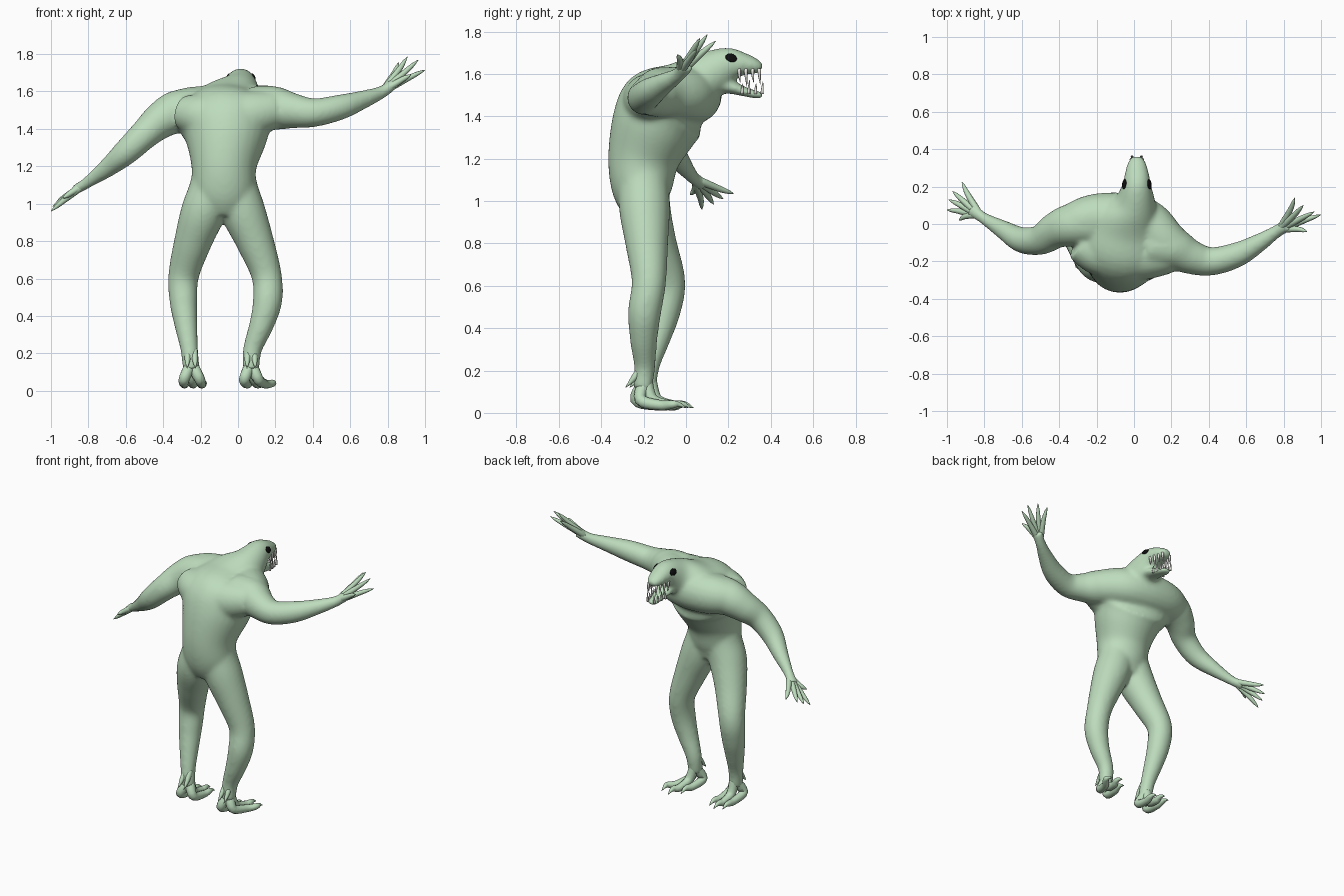
import bpy, bmesh, math
from mathutils import Vector


def material(name, rgb):
    m = bpy.data.materials.new(name)
    m.diffuse_color = (*rgb, 1)
    return m


SKIN = material("pale green skin", (0.51, 0.715, 0.51))
WHITE = material("tooth white", (0.85, 0.85, 0.8))
BLACK = material("eye black", (0.004, 0.004, 0.004))


def spline(pts, steps):
    """Catmull-Rom through tuples of any length."""
    p = [pts[0]] + list(pts) + [pts[-1]]
    out = []
    for i in range(1, len(p) - 2):
        for s in range(steps):
            t = s / steps
            out.append([0.5 * (2 * b + (c - a) * t + (2 * a - 5 * b + 4 * c - d) * t * t
                               + (3 * b - a - 3 * c + d) * t ** 3)
                        for a, b, c, d in zip(*p[i - 1:i + 3])])
    return out + [list(pts[-1])]


def tube(bm, pts, side=0, sides=20, steps=5):
    """Loft of ellipses: points are (x,y,z,r) or (x,y,z,half_width,half_depth,side_angle)."""
    pts = [p if len(p) == 6 else (*p, p[3], side) for p in pts]
    path = spline(pts, steps)
    rings = []
    for i, (x, y, z, rw, rd, a) in enumerate(path):
        lo, hi = path[max(i - 1, 0)], path[min(i + 1, len(path) - 1)]
        t = (Vector(hi[:3]) - Vector(lo[:3])).normalized()
        a = math.radians(a)
        s = Vector((math.cos(a), math.sin(a), 0))
        s = (s - t * s.dot(t)).normalized()
        u = t.cross(s)
        rings.append([bm.verts.new(Vector((x, y, z)) + s * rw * math.cos(k) + u * rd * math.sin(k))
                      for k in (2 * math.pi * j / sides for j in range(sides))])
    for r, q in zip(rings, rings[1:]):
        for j in range(sides):
            k = (j + 1) % sides
            bm.faces.new((r[j], r[k], q[k], q[j]))
    bm.faces.new(rings[0][::-1])
    bm.faces.new(rings[-1])


def finish(bm, name, mat):
    bmesh.ops.recalc_face_normals(bm, faces=bm.faces)
    for f in bm.faces:
        f.smooth = True
    me = bpy.data.meshes.new(name)
    bm.to_mesh(me)
    bm.free()
    me.materials.append(mat)
    ob = bpy.data.objects.new(name, me)
    bpy.context.collection.objects.link(ob)
    return ob


# Body: trunk, jaw and limbs fused into one skin
bm = bmesh.new()
tube(bm, [(-.08, -.195, .95, .11, .1, 0), (-.075, -.208, 1.05, .165, .142, 0),
          (-.075, -.2, 1.2, .175, .17, -3), (-.065, -.15, 1.35, .222, .205, -10),
          (-.065, -.095, 1.445, .255, .212, -14), (-.04, 0, 1.525, .21, .145, -10),
          (.003, .1, 1.59, .122, .117, 0), (.015, .2, 1.642, .08, .085, 0),
          (.015, .28, 1.645, .063, .052, 0), (.015, .335, 1.632, .047, .035, 0),
          (.015, .357, 1.622, .028, .02, 0)], sides=28)
# shoulder and chest mass
tube(bm, [(-.36, -.01, 1.495, .1), (-.27, .02, 1.5, .122), (-.17, .035, 1.5, .132),
          (-.04, .03, 1.5, .135), (.07, .0, 1.505, .13), (.16, -.085, 1.515, .118),
          (.24, -.14, 1.51, .1)], side=90)
# upper back mass
tube(bm, [(-.3, -.1, 1.49, .09), (-.2, -.15, 1.47, .12), (-.06, -.17, 1.46, .135),
          (.08, -.17, 1.48, .125), (.2, -.16, 1.505, .1)], side=90)
# lower jaw
tube(bm, [(.01, .12, 1.56, .07, .05, 0), (.015, .21, 1.538, .061, .033, 0),
          (.015, .29, 1.512, .046, .022, 0), (.015, .345, 1.499, .036, .019, 0),
          (.015, .364, 1.495, .022, .014, 0)])
# right arm, left arm
tube(bm, [(.06, -.12, 1.53, .1), (.19, -.125, 1.512, .117), (.3, -.175, 1.496, .094),
          (.41, -.2, 1.487, .077), (.55, -.165, 1.517, .068), (.67, -.1, 1.557, .05),
          (.77, -.035, 1.597, .035), (.83, 0, 1.64, .044, .03, 90)], side=90)
tube(bm, [(-.2, -.0, 1.515, .11), (-.33, -.005, 1.49, .115), (-.42, -.035, 1.44, .098),
          (-.5, -.085, 1.37, .081), (-.6, -.085, 1.275, .07), (-.7, -.03, 1.19, .051),
          (-.81, .035, 1.11, .032), (-.87, .08, 1.075, .043, .028, 90)], side=90)
# left leg, right leg
tube(bm, [(-.125, -.2, 1.2, .11), (-.145, -.2, 1.07, .12), (-.188, -.19, .95, .12),
          (-.24, -.145, .8, .102), (-.29, -.085, .62, .083), (-.292, -.1, .48, .075),
          (-.278, -.135, .35, .062), (-.26, -.172, .22, .048), (-.25, -.185, .11, .046)])
tube(bm, [(-.03, -.2, 1.2, .11), (-.01, -.2, 1.07, .12), (.03, -.195, .95, .12),
          (.09, -.185, .8, .102), (.152, -.175, .62, .082), (.158, -.195, .48, .079),
          (.125, -.2, .35, .066), (.077, -.195, .22, .051), (.07, -.205, .11, .046)])
body = finish(bm, "body", SKIN)
rm = body.modifiers.new("fuse", 'REMESH')
rm.mode = 'VOXEL'
rm.voxel_size = 0.01
rm.use_smooth_shade = True
sm = body.modifiers.new("soften", 'SMOOTH')
sm.factor = 0.5
sm.iterations = 22


# Fingers with clawed tips, fanning from each palm
def hand(name, wrist, palm, tips):
    bm = bmesh.new()
    palm, wrist = Vector(palm), Vector(wrist)
    fwd = (palm - wrist).normalized()
    for tip in map(Vector, tips):
        d = tip - palm
        base = palm + (d - fwd * d.dot(fwd)) * 0.16 - fwd * 0.035
        mid = base.lerp(tip, .5) + fwd * 0.012
        far = base.lerp(tip, .8) + fwd * 0.006
        tube(bm, [(*wrist.lerp(base, .5), .012), (*base, .019), (*mid, .015), (*far, .01), (*tip, .0015)],
             side=125, sides=10, steps=4)
    finish(bm, name, SKIN)


hand("right_fingers", (.77, -.035, 1.597), (.83, 0, 1.64),
     [(.86, .14, 1.755), (.905, .10, 1.785), (.963, .065, 1.768), (1.0, .05, 1.715), (.925, -.04, 1.69)])
hand("left_fingers", (-.81, .035, 1.11), (-.87, .08, 1.075),
     [(-.92, .225, 1.035), (-.97, .175, 1.01), (-.99, .13, .985), (-1.0, .075, .96), (-.935, .02, 1.03)])


# Feet: splayed toes with hooked claws, and heel spurs
def foot(name, ankle, toes):
    bm = bmesh.new()
    ax, ay = ankle
    for bx, by, tx, ty in toes:
        mx, my = (bx + tx) / 2, (by + ty) / 2
        tube(bm, [(ax, ay + .01, .15, .032), (bx, by, .062, .029), (mx, my, .036, .024),
                  (tx, ty - .045, .04, .019), (tx, ty - .015, .04, .012), (tx, ty + .02, .024, .0015)],
             sides=12)
    for dx in (-.02, .02):
        tube(bm, [(ax + dx * .8, ay - .005, .22, .018), (ax + dx, ay - .045, .165, .015),
                  (ax + dx * 1.1, ay - .085, .12, .0015)], sides=8)
    finish(bm, name, SKIN)


foot("right_foot", (.07, -.2), [(.035, -.235, .06, -.05), (.09, -.16, .12, .005), (.108, -.215, .185, -.02)])
foot("left_foot", (-.25, -.18), [(-.288, -.215, -.285, -.01), (-.245, -.14, -.235, .015), (-.205, -.2, -.185, -.01)])

# Teeth: sparse fangs along both jaws
bm = bmesh.new()
for i in range(4):
    t = i / 3
    y = .25 + .095 * t
    long = (.045, .065, .045, .055)[i]
    for s in (-1, 1):
        ux, lx = .015 + s * (.056 - .026 * t), .015 + s * (.043 - .018 * t)
        tube(bm, [(ux, y, 1.625, .009), (ux, y + .002, 1.607 - long / 3, .0065),
                  (ux, y + .006, 1.605 - long, .001)], sides=8, steps=2)
        tube(bm, [(lx, y + .014, 1.505, .008), (lx, y + .016, 1.522 + long / 4, .0055),
                  (lx, y + .018, 1.522 + long * .75, .001)], sides=8, steps=2)
finish(bm, "teeth", WHITE)

# Eyes: dark ovals set into the sides of the head
for s, name in ((1, "right_eye"), (-1, "left_eye")):
    bpy.ops.mesh.primitive_uv_sphere_add(segments=20, ring_count=12, radius=1,
                                         location=(.015 + s * .067, .213, 1.676),
                                         rotation=(math.radians(-18), -s * math.radians(24), s * math.radians(12)))
    eye = bpy.context.object
    eye.name = name
    eye.scale = (.009, .028, .021)
    eye.data.materials.append(BLACK)
    bpy.ops.object.shade_smooth()
